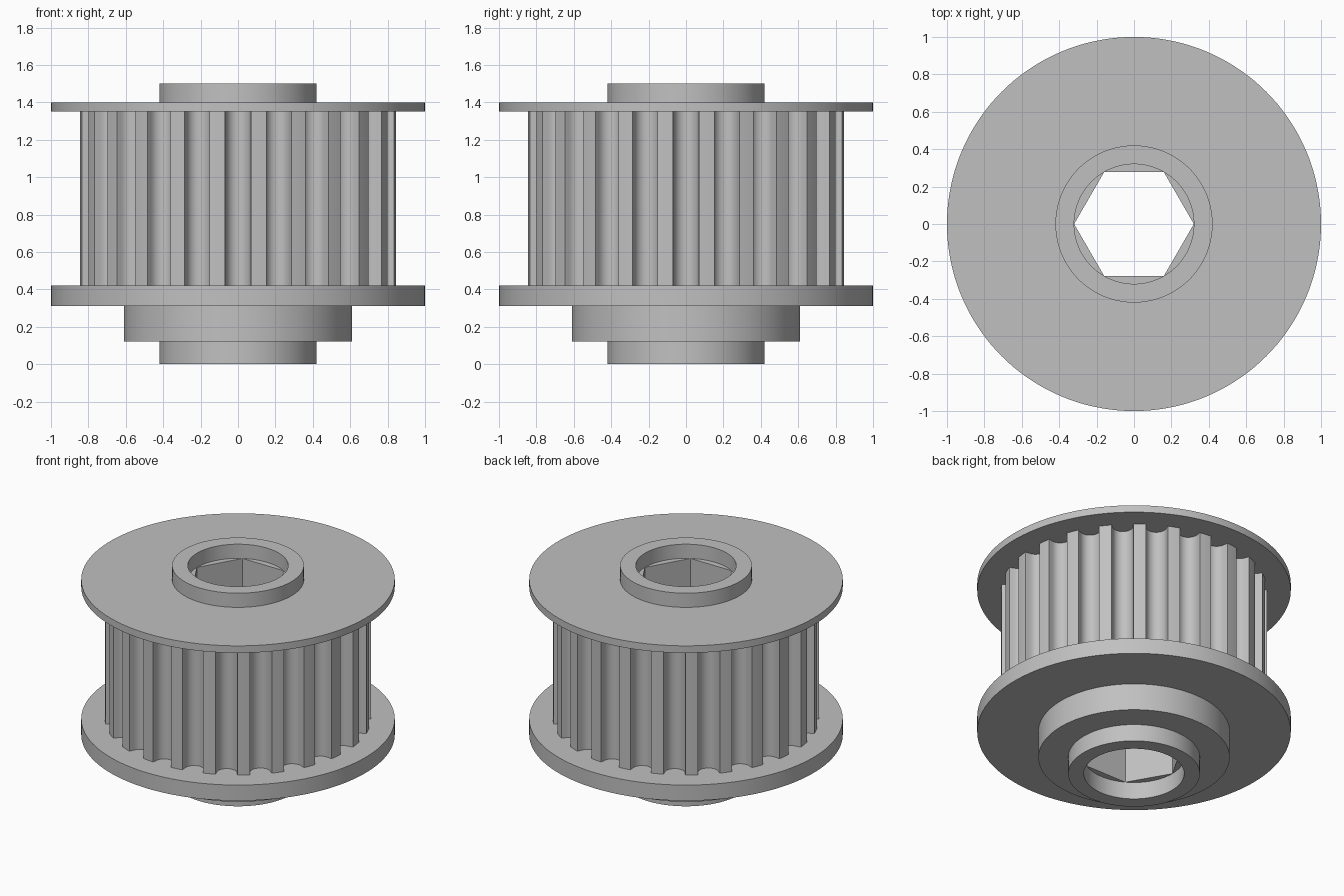
import bpy, bmesh, math

if "Cube" in bpy.data.objects:
    bpy.data.objects.remove(bpy.data.objects["Cube"])

TEETH = 24
TIP_R = 0.848       # radius across the tooth lands
BORE_R = 0.32       # round bore, equal to the hex corner radius

steel = bpy.data.materials.new("grey steel")
steel.diffuse_color = (0.53, 0.53, 0.53, 1)
steel.use_nodes = True
steel.node_tree.nodes["Principled BSDF"].inputs["Base Color"].default_value = steel.diffuse_color


def round_bore(a):
    return BORE_R


def hex_bore(a):
    # distance to a hexagon with corners on the x axis
    s = math.pi / 3
    return BORE_R * math.cos(s / 2) / math.cos(a % s - s / 2)


def circle(r, n=144):
    return [(r, 2 * math.pi * i / n) for i in range(n)]


def tooth_outline():
    # rounded grooves of a toothed-belt wheel, as (radius, angle) points
    gr, centre = 0.066, TIP_R - 0.028
    groove = [(TIP_R, -0.0825)]
    for i in range(13):
        t = math.pi * i / 12
        x, y = centre - gr * math.sin(t), -gr * math.cos(t)
        groove.append((math.hypot(x, y), math.atan2(y, x)))
    groove.append((TIP_R, 0.0825))
    pitch = 2 * math.pi / TEETH
    groove += [(TIP_R, pitch / 2 + k * 0.02) for k in (-1, 0, 1)]
    return [(r, a + k * pitch) for k in range(TEETH) for r, a in groove]


def ring(name, outline, bore, z0, z1):
    # straight-sided ring between an outer outline and a bore
    bm = bmesh.new()

    def loop(pts, z):
        return [bm.verts.new((r * math.cos(a), r * math.sin(a), z)) for r, a in pts]

    inner = [(bore(a), a) for _, a in outline]
    loops = [loop(outline, z0), loop(outline, z1), loop(inner, z1), loop(inner, z0)]
    n = len(outline)
    for k in range(4):
        a, b = loops[k], loops[(k + 1) % 4]
        for i in range(n):
            j = (i + 1) % n
            bm.faces.new((a[i], a[j], b[j], b[i]))
    bmesh.ops.recalc_face_normals(bm, faces=bm.faces)
    me = bpy.data.meshes.new(name)
    bm.to_mesh(me)
    bm.free()
    me.materials.append(steel)
    ob = bpy.data.objects.new(name, me)
    bpy.context.collection.objects.link(ob)
    bpy.ops.object.select_all(action='DESELECT')
    ob.select_set(True)
    bpy.context.view_layer.objects.active = ob
    bpy.ops.object.shade_smooth_by_angle(angle=math.radians(25))


# hubs with a round bore at both ends, hex bore between them
ring("lower_hub", circle(0.42), round_bore, 0.0, 0.12)
ring("collar", circle(0.61), hex_bore, 0.12, 0.31)
ring("lower_flange", circle(1.0), hex_bore, 0.31, 0.42)
ring("toothed_drum", tooth_outline(), hex_bore, 0.42, 1.35)
ring("upper_flange", circle(1.0), hex_bore, 1.35, 1.40)
ring("upper_hub", circle(0.42), round_bore, 1.40, 1.50)
